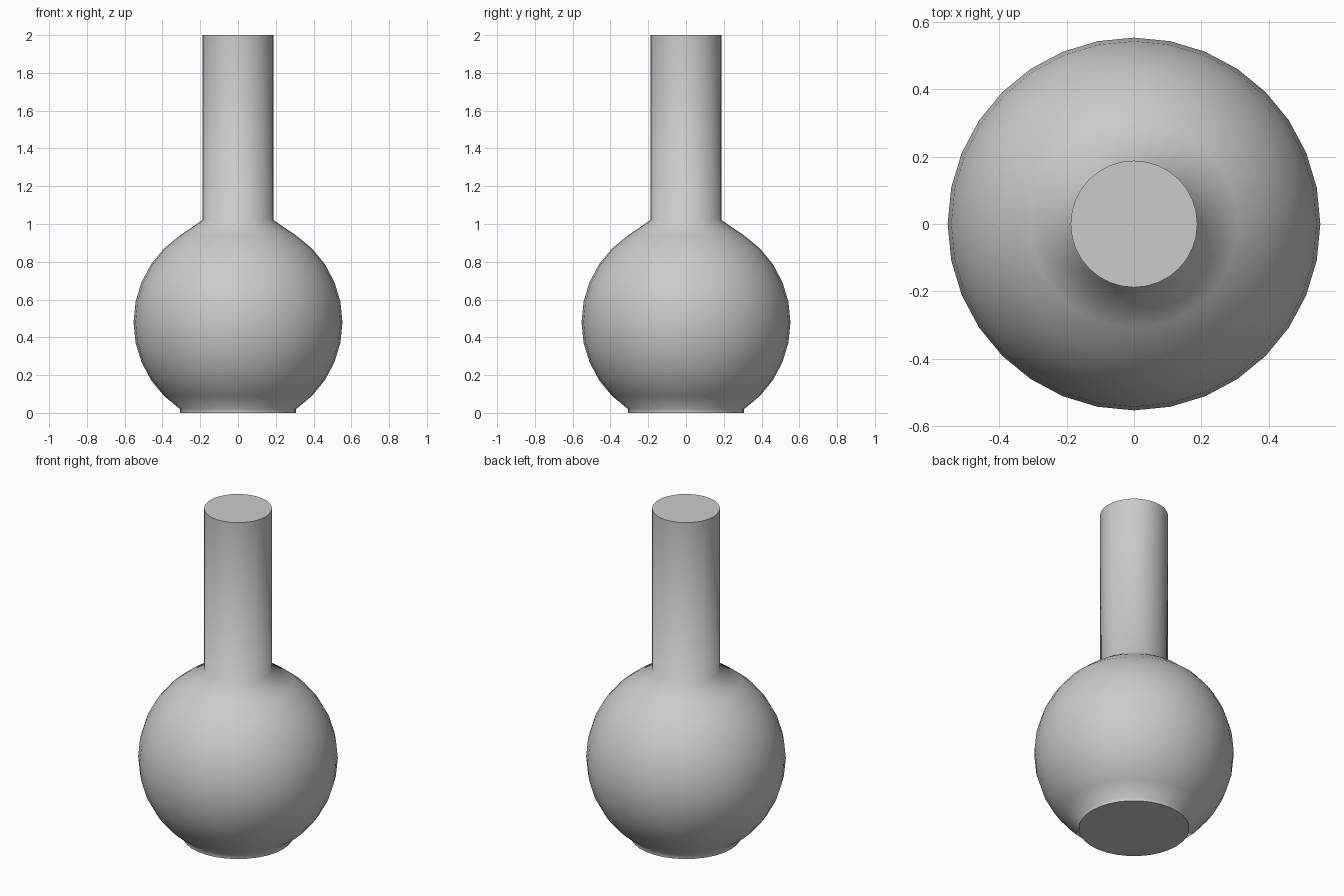
import bpy, bmesh
from math import sin, cos, pi, radians

if "Cube" in bpy.data.objects:
    bpy.data.objects.remove(bpy.data.objects["Cube"])

SIDES = 32
R, CZ = 0.553, 0.48            # bulb radius and centre height
STEP = radians(11.25)

# Profile from foot to neck top: (radius, z)
profile = [(0.307, 0.0)]
profile += [(R * cos(i * STEP), CZ + R * sin(i * STEP)) for i in range(-5, 6)]
profile += [(0.188, 1.02), (0.188, 2.0)]

# Lathe the profile into one closed body
bm = bmesh.new()
rings = [[bm.verts.new((r * cos(2 * pi * k / SIDES), r * sin(2 * pi * k / SIDES), z))
          for k in range(SIDES)] for r, z in profile]
for a, b in zip(rings, rings[1:]):
    for k in range(SIDES):
        n = (k + 1) % SIDES
        bm.faces.new((a[k], a[n], b[n], b[k]))
bm.faces.new(rings[0][::-1])   # foot
bm.faces.new(rings[-1])        # neck top

mesh = bpy.data.meshes.new("flask_body")
bm.to_mesh(mesh)
bm.free()
body = bpy.data.objects.new("flask_body", mesh)
bpy.context.collection.objects.link(body)

# Smooth sides, sharp rims on the flat caps
bpy.context.view_layer.objects.active = body
body.select_set(True)
bpy.ops.object.shade_smooth_by_angle(angle=radians(65))
